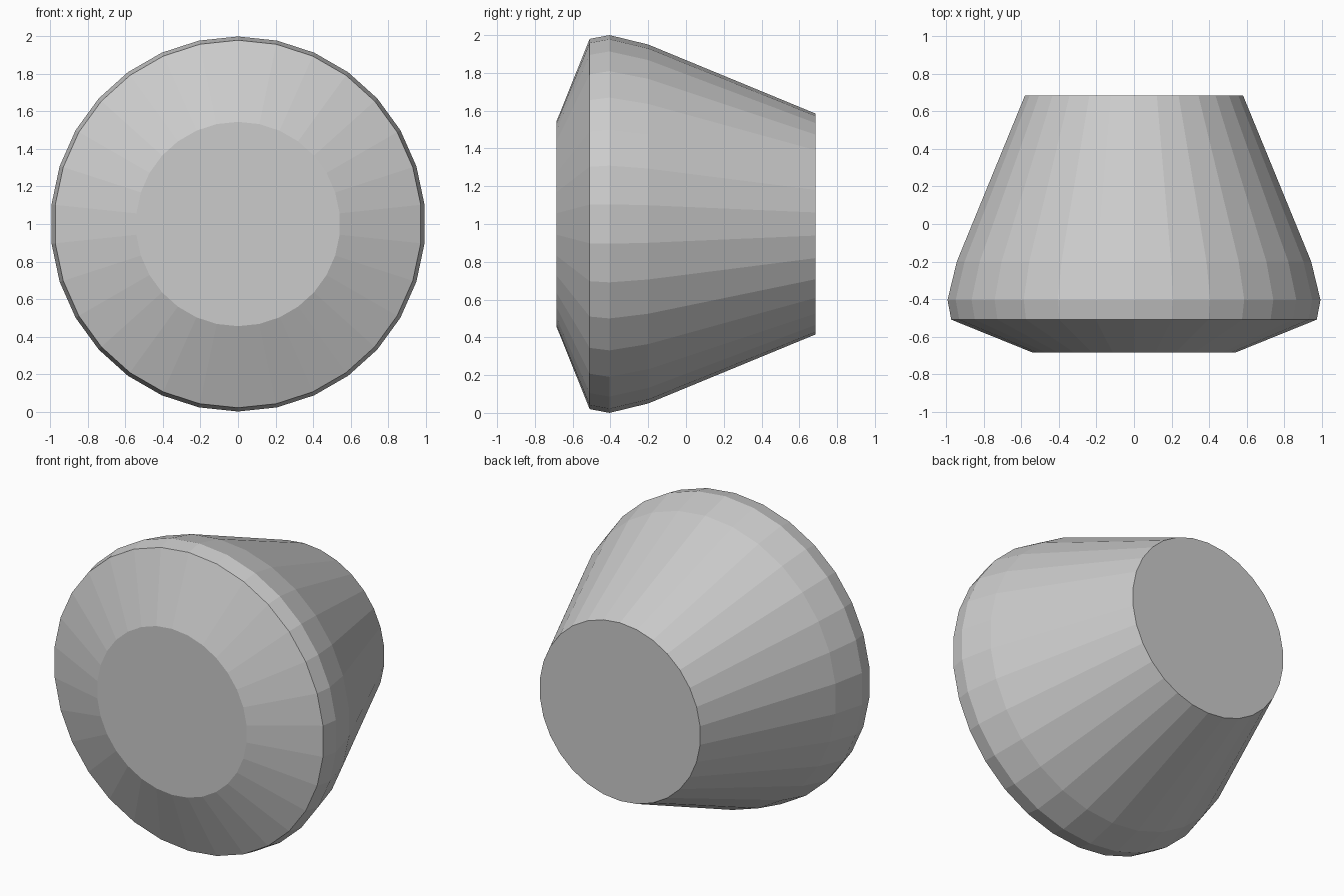
import bpy
import bmesh
from math import sin, cos, tau

cube = bpy.data.objects.get("Cube")
if cube:
    bpy.data.objects.remove(cube, do_unlink=True)

SIDES = 30
# Rings from front to back: (y, radius)
PROFILE = [(-0.685, 0.545), (-0.51, 0.98), (-0.405, 1.0), (-0.2, 0.95), (0.685, 0.585)]

grey = bpy.data.materials.new("plain grey")
grey.use_nodes = True
colour = (0.6, 0.6, 0.6, 1)
grey.diffuse_color = colour
grey.node_tree.nodes["Principled BSDF"].inputs["Base Color"].default_value = colour

# Faceted body turned around the front-to-back axis
bm = bmesh.new()
rings = []
for y, r in PROFILE:
    rings.append([bm.verts.new((r * sin(tau * i / SIDES), y, 1 + r * cos(tau * i / SIDES)))
                  for i in range(SIDES)])
for a, b in zip(rings, rings[1:]):
    for i in range(SIDES):
        j = (i + 1) % SIDES
        bm.faces.new((a[i], a[j], b[j], b[i]))

# Flat front and back caps
bm.faces.new(rings[0])
bm.faces.new(rings[-1])
bmesh.ops.recalc_face_normals(bm, faces=bm.faces)

mesh = bpy.data.meshes.new("tapered_body")
bm.to_mesh(mesh)
bm.free()
mesh.materials.append(grey)
body = bpy.data.objects.new("tapered_body", mesh)
bpy.context.collection.objects.link(body)
